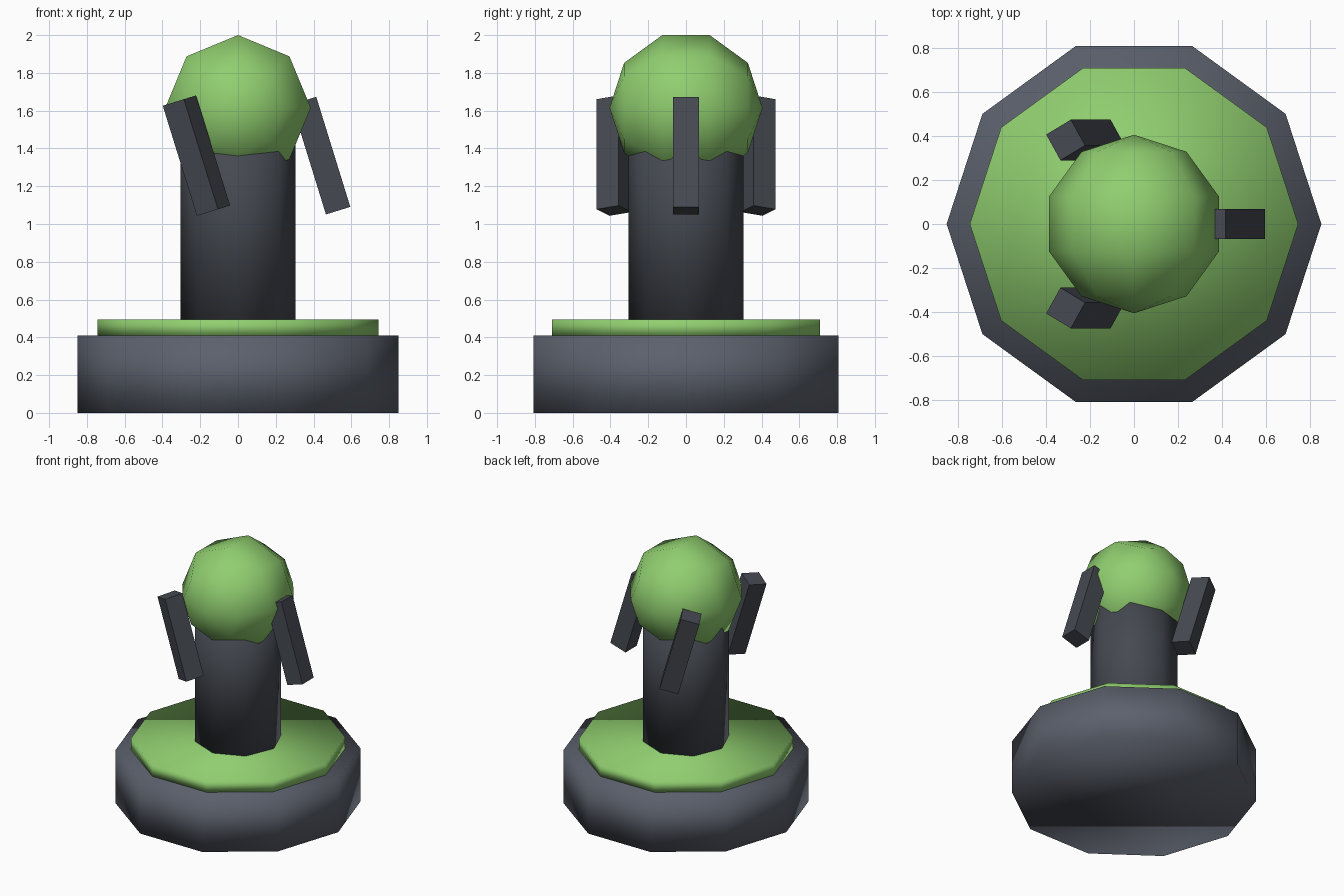
import bpy
from math import pi, cos, sin
from mathutils import Matrix

if "Cube" in bpy.data.objects:
    bpy.data.objects.remove(bpy.data.objects["Cube"])


def material(name, rgb):
    m = bpy.data.materials.new(name)
    m.diffuse_color = (*rgb, 1)
    m.use_nodes = True
    m.node_tree.nodes["Principled BSDF"].inputs["Base Color"].default_value = m.diffuse_color
    return m


SLATE = material("slate", (0.105, 0.118, 0.15))
DARK = material("dark_slate", (0.06, 0.067, 0.082))
GREEN = material("green", (0.28, 0.62, 0.16))


def finish(name, mat, smooth=True):
    ob = bpy.context.object
    ob.name = name
    ob.data.materials.append(mat)
    if smooth:
        bpy.ops.object.shade_smooth()
    return ob


def drum(name, sides, radius, z0, z1, mat):
    # Quarter turn puts a corner on the x axis
    bpy.ops.mesh.primitive_cylinder_add(vertices=sides, radius=radius, depth=z1 - z0,
                                        location=(0, 0, (z0 + z1) / 2),
                                        rotation=(0, 0, pi / 2))
    return finish(name, mat)


# Stepped base and column
drum("base", 10, 0.85, 0.0, 0.41, SLATE)
drum("base_inlay", 10, 0.745, 0.41, 0.495, GREEN)
drum("column", 8, 0.305, 0.495, 1.6, DARK)

# Faceted orb, its poles pointing front and back
bpy.ops.mesh.primitive_uv_sphere_add(segments=8, ring_count=5, radius=0.405,
                                     location=(0, 0, 1.615), rotation=(pi / 2, 0, 0))
finish("orb", GREEN)

# Three prongs around the orb, all leaning the same way
for i in range(3):
    a = i * 2 * pi / 3
    bpy.ops.mesh.primitive_cube_add(size=1)
    prong = finish(f"prong_{i + 1}", DARK, smooth=False)
    prong.matrix_world = (Matrix.Translation((0.44 * cos(a), 0.44 * sin(a), 1.362))
                          @ Matrix.Rotation(-0.3, 4, 'Y')
                          @ Matrix.Rotation(a, 4, 'Z')
                          @ Matrix.Diagonal((0.135, 0.135, 0.61, 1)))
